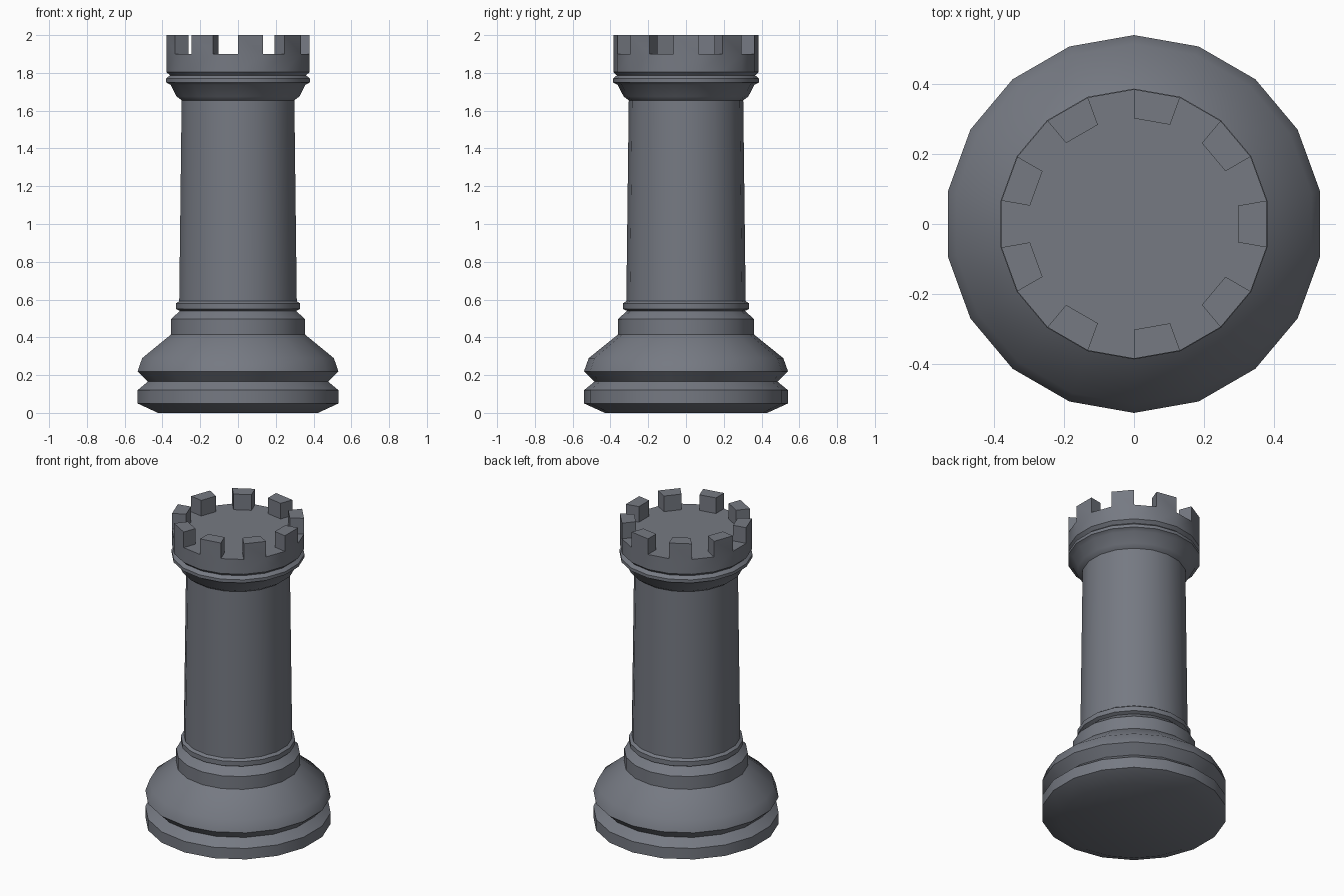
import bpy, bmesh
from math import cos, sin, radians

if "Cube" in bpy.data.objects:
    bpy.data.objects.remove(bpy.data.objects["Cube"])

SIDES = 18

# Profile as (radius, height), from the foot up to the deck inside the battlements
PROFILE = [
    (0.43, 0.0), (0.54, 0.05), (0.54, 0.12), (0.485, 0.165), (0.54, 0.22),
    (0.515, 0.29), (0.36, 0.415), (0.36, 0.497), (0.312, 0.54), (0.333, 0.55),
    (0.333, 0.58), (0.316, 0.592), (0.303, 1.655), (0.33, 1.675), (0.362, 1.737),
    (0.387, 1.75), (0.387, 1.77), (0.366, 1.787), (0.385, 1.805),
    (0.385, 1.90), (0.302, 1.90),
]

bm = bmesh.new()


def ring(r, z):
    return [bm.verts.new((r * cos(radians(10 + 20 * i)), r * sin(radians(10 + 20 * i)), z))
            for i in range(SIDES)]


# Turned body
rings = [ring(r, z) for r, z in PROFILE]
bands = []
for lo, hi in zip(rings, rings[1:]):
    bands.append([bm.faces.new((lo[i], lo[(i + 1) % SIDES], hi[(i + 1) % SIDES], hi[i]))
                  for i in range(SIDES)])
bm.faces.new(rings[0][::-1])
bm.faces.new(rings[-1])

# Battlements: raise every second face of the rim
merlons = bmesh.ops.extrude_discrete_faces(bm, faces=bands[-1][1::2])["faces"]
for face in merlons:
    bmesh.ops.translate(bm, verts=face.verts, vec=(0, 0, 0.10))

bmesh.ops.recalc_face_normals(bm, faces=bm.faces)
mesh = bpy.data.meshes.new("rook_tower")
bm.to_mesh(mesh)
bm.free()

# Dark slate finish
slate = bpy.data.materials.new("dark_slate")
slate.diffuse_color = (0.18, 0.193, 0.225, 1)
slate.use_nodes = True
slate.node_tree.nodes["Principled BSDF"].inputs["Base Color"].default_value = slate.diffuse_color
mesh.materials.append(slate)

tower = bpy.data.objects.new("rook_tower", mesh)
bpy.context.collection.objects.link(tower)
bpy.context.view_layer.objects.active = tower
tower.select_set(True)
bpy.ops.object.shade_smooth_by_angle(angle=radians(40))
